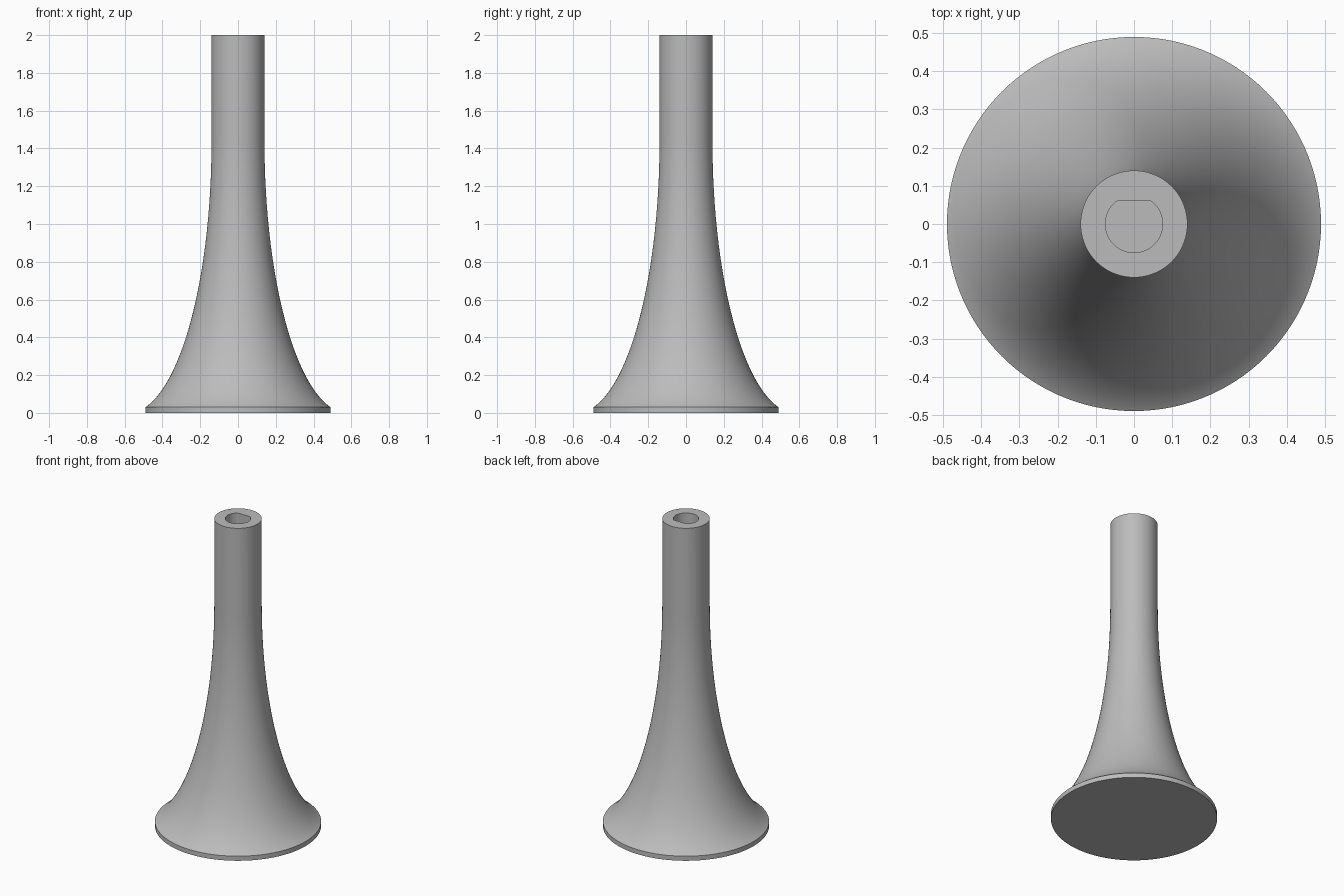
import bpy
import bmesh
import math

if "Cube" in bpy.data.objects:
    bpy.data.objects.remove(bpy.data.objects["Cube"], do_unlink=True)

SEGMENTS = 120
STEM_R, BASE_R, HEIGHT = 0.14, 0.49, 2.0
LIP_Z, FLARE_TOP = 0.03, 1.44
FLARE_STEPS = 32
BORE_R, BORE_FLAT, BORE_DEPTH = 0.075, 0.06, 0.4

# Plain grey material
grey = bpy.data.materials.new("plain_grey")
grey.use_nodes = True
colour = (0.5, 0.5, 0.5, 1)
grey.diffuse_color = colour
grey.node_tree.nodes["Principled BSDF"].inputs["Base Color"].default_value = colour


def flare_radius(z):
    """Elliptical flare, tangent to the straight stem."""
    def rise(h):
        return 1 - math.sqrt(1 - (h / 1.44) ** 2)
    share = rise(FLARE_TOP - z) / rise(FLARE_TOP - LIP_Z)
    return STEM_R + (BASE_R - STEM_R) * share


def add_ring(bm, radius, z, flat=None):
    """Ring of vertices, optionally cut off by a flat on the back."""
    verts = []
    for i in range(SEGMENTS):
        a = math.tau * i / SEGMENTS
        y = radius * math.sin(a)
        if flat is not None:
            y = min(y, flat)
        verts.append(bm.verts.new((radius * math.cos(a), y, z)))
    return verts


bm = bmesh.new()

# Base lip, flare and stem
rings = [add_ring(bm, BASE_R, 0)]
for k in range(FLARE_STEPS + 1):
    t = math.sin(math.pi / 2 * k / FLARE_STEPS)
    z = FLARE_TOP - (FLARE_TOP - LIP_Z) * t
    rings.insert(1, add_ring(bm, flare_radius(z), z))
rings.append(add_ring(bm, STEM_R, HEIGHT))

# D-shaped socket in the top
for z in (HEIGHT, HEIGHT - BORE_DEPTH):
    rings.append(add_ring(bm, BORE_R, z, BORE_FLAT))

for lower, upper in zip(rings, rings[1:]):
    for i in range(SEGMENTS):
        j = (i + 1) % SEGMENTS
        bm.faces.new((lower[i], lower[j], upper[j], upper[i]))

# Underside and socket floor
bm.faces.new(rings[0][::-1])
bm.faces.new(rings[-1])
bmesh.ops.recalc_face_normals(bm, faces=bm.faces)

mesh = bpy.data.meshes.new("flared_stand")
bm.to_mesh(mesh)
bm.free()
mesh.materials.append(grey)
stand = bpy.data.objects.new("flared_stand", mesh)
bpy.context.collection.objects.link(stand)

bpy.ops.object.select_all(action="DESELECT")
stand.select_set(True)
bpy.context.view_layer.objects.active = stand
bpy.ops.object.shade_smooth_by_angle(angle=math.radians(30))
